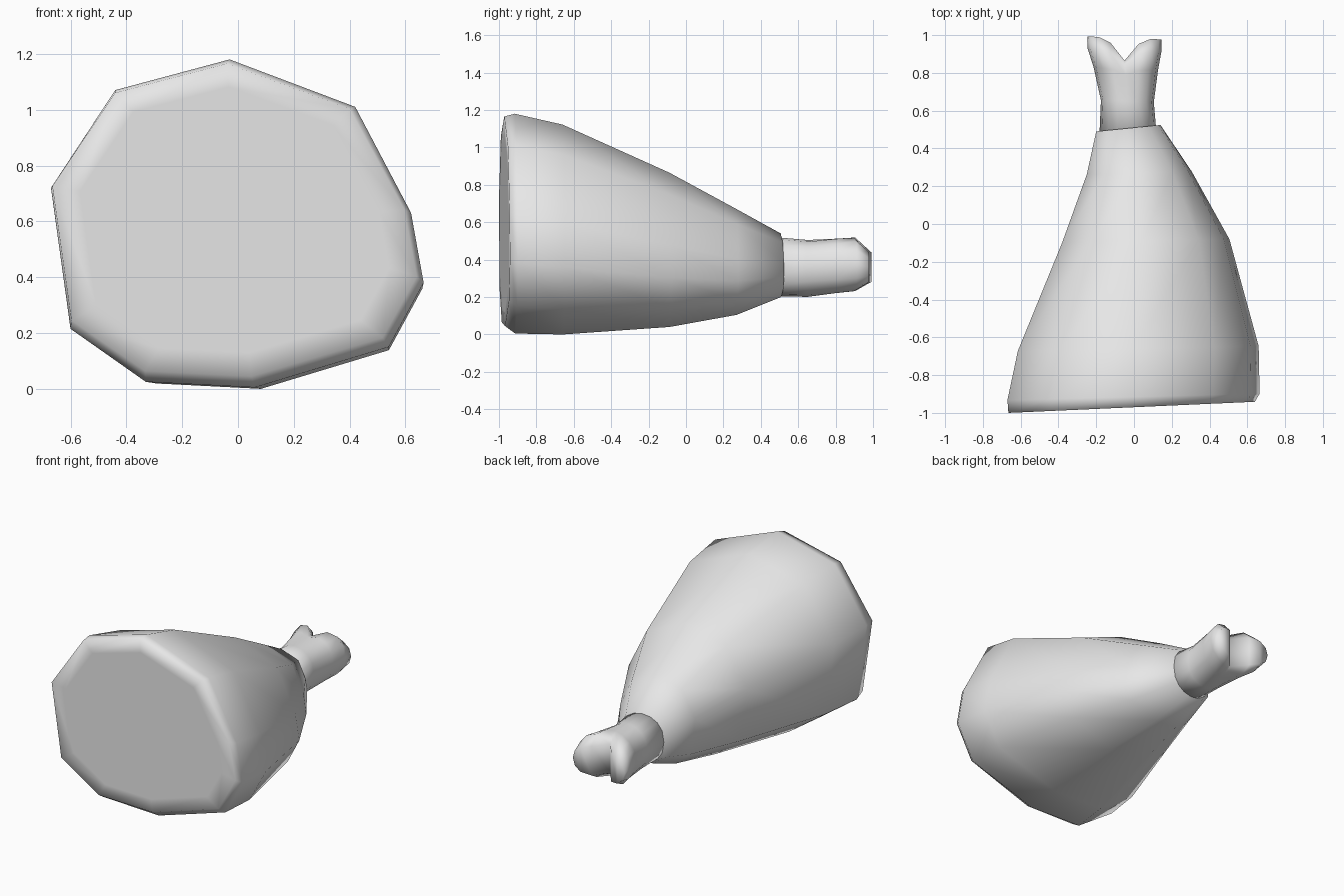
import bpy
import bmesh
import math

cube = bpy.data.objects.get("Cube")
if cube:
    bpy.data.objects.remove(cube, do_unlink=True)

grey = bpy.data.materials.new("plain_grey")
grey.use_nodes = True
COLOUR = (0.8, 0.8, 0.8, 1)
grey.diffuse_color = COLOUR
grey.node_tree.nodes["Principled BSDF"].inputs["Base Color"].default_value = COLOUR


def loft(bm, rings):
    """Skin a list of equal-length point rings and return their vertices."""
    loops = [[bm.verts.new(p) for p in ring] for ring in rings]
    n = len(loops[0])
    for a, b in zip(loops, loops[1:]):
        for i in range(n):
            j = (i + 1) % n
            bm.faces.new((a[i], a[j], b[j], b[i]))
    return loops


def finish(bm, name):
    bmesh.ops.recalc_face_normals(bm, faces=bm.faces)
    mesh = bpy.data.meshes.new(name)
    bm.to_mesh(mesh)
    bm.free()
    mesh.materials.append(grey)
    for face in mesh.polygons:
        face.use_smooth = True
    obj = bpy.data.objects.new(name, mesh)
    bpy.context.collection.objects.link(obj)
    return obj


# Meat: one irregular ten-sided outline fitted into a box at each station
outline = [(-0.03, 1.18), (0.42, 1.01), (0.62, 0.63), (0.665, 0.38), (0.54, 0.15),
           (0.06, 0.005), (-0.33, 0.025), (-0.6, 0.215), (-0.67, 0.72), (-0.44, 1.07)]
# y, slant of y along x, left and right edge, bottom, top
stations = [(-0.97, 0.045, -0.665, 0.64, 0.045, 1.165),
            (-0.915, 0.025, -0.67, 0.665, 0.005, 1.18),
            (-0.66, 0.02, -0.615, 0.66, 0.0, 1.122),
            (-0.09, 0.02, -0.38, 0.505, 0.04, 0.865),
            (0.27, 0.03, -0.25, 0.305, 0.105, 0.67),
            (0.51, 0.1, -0.2, 0.14, 0.2, 0.54)]


def section(y, slant, x0, x1, z0, z1):
    ring = []
    for px, pz in outline:
        x = x0 + (px + 0.67) / 1.335 * (x1 - x0)
        z = z0 + (pz - 0.005) / 1.175 * (z1 - z0)
        ring.append((x, y + slant * x, z))
    return ring


bm = bmesh.new()
rings = [section(*s) for s in stations]
# inner ring keeps the cut face flat inside its soft rim
inner = [(x * 0.85, y - slant * x * 0.15, 0.6 + (z - 0.6) * 0.85)
         for (x, y, z), slant in ((p, stations[0][1]) for p in rings[0])]
loops = loft(bm, [inner] + rings)
bm.faces.new(loops[0])
bm.faces.new(loops[-1])
finish(bm, "meat")

# Bone: round shaft flaring into two knuckles with a notch between them
SIDES = 16
# y, centre x, half width, centre z, half height, notch depth, groove
bone_stations = [(0.42, -0.03, 0.155, 0.365, 0.16, 0, 0),
                 (0.65, -0.035, 0.14, 0.353, 0.152, 0, 0),
                 (0.82, -0.043, 0.17, 0.367, 0.157, 0.03, 0.08),
                 (0.92, -0.05, 0.195, 0.375, 0.162, 0.08, 0.25),
                 (0.985, -0.05, 0.195, 0.36, 0.105, 0.12, 0.1)]
bm = bmesh.new()
rings = []
for y, cx, hw, cz, hz, notch, groove in bone_stations:
    ring = []
    for i in range(SIDES):
        a = math.tau * i / SIDES
        u, v = math.cos(a), math.sin(a)
        dip = max(0, 1 - abs(u) / 0.5)
        fill = math.copysign(abs(v) ** 0.8, v) * (1 - groove * dip)
        x = cx + hw * u
        ring.append((x, y - notch * dip - 0.04 * (x - cx), cz + hz * fill))
    rings.append(ring)
loops = loft(bm, rings)
bm.faces.new(loops[0])
# end strips join top to bottom so the notch runs right through
tip = loops[-1]
half = SIDES // 2
for i in range(half):
    corners = [tip[i], tip[i + 1], tip[-i - 1], tip[-i % SIDES]]
    bm.faces.new(list(dict.fromkeys(corners)))
finish(bm, "bone")
